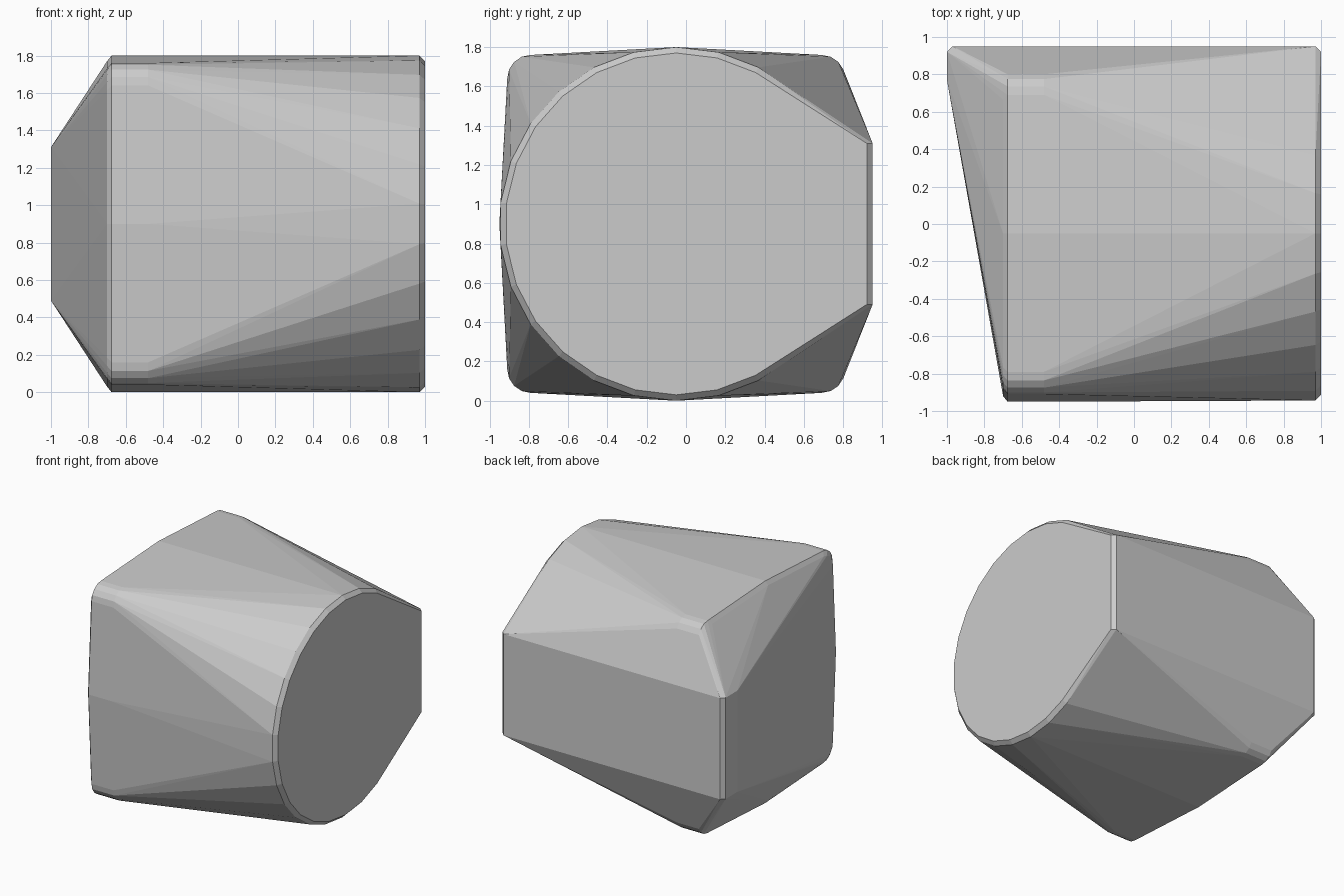
import bpy, bmesh
from math import cos, sin, pi, radians

if "Cube" in bpy.data.objects:
    bpy.data.objects.remove(bpy.data.objects["Cube"])

CY, CZ, B = -0.05, 0.9, 0.03   # centre of the round ends, and chamfer size
points = []

# Right end: 26-sided chamfered disc
for x, r in ((1.0, 0.9 - B), (1.0 - B, 0.9)):
    for i in range(26):
        a = pi / 2 + 2 * pi * i / 26
        points.append((x, CY + r * cos(a), CZ + r * sin(a)))

# Left end: chamfered plate, a slightly bulging square with rounded corners
profile = []
for q in range(4):
    c, s = round(cos(q * pi / 2)), round(sin(q * pi / 2))
    quarter = [(0.9, 0.0)] + [(0.74 + 0.12 * cos(radians(d)), 0.74 + 0.12 * sin(radians(d)))
                              for d in (0, 22.5, 45, 67.5, 90)]
    profile += [(u * c - v * s, u * s + v * c) for u, v in quarter]
for x, k in ((-0.70, 1 - B / 0.9), (-0.70 + B * 0.8, 1.0), (-0.48, 1.0)):
    points += [(x, CY + u * k, CZ + v * k) for u, v in profile]

# Back: wide chamfered rectangle
for y, hx in ((0.95, 1 - B), (0.95 - B, 1.0), (0.77, 1.0)):
    for sx in (-1, 1):
        for sz in (-1, 1):
            points.append((sx * hx, y, CZ + sz * 0.41))

# Wrap the three ends in one convex skin
bm = bmesh.new()
for p in points:
    bm.verts.new(p)
res = bmesh.ops.convex_hull(bm, input=bm.verts[:])
junk = {g for g in res["geom_interior"] + res["geom_unused"] if isinstance(g, bmesh.types.BMVert)}
bmesh.ops.delete(bm, geom=list(junk), context='VERTS')
bmesh.ops.dissolve_limit(bm, angle_limit=radians(0.2), verts=bm.verts[:], edges=bm.edges[:])
bmesh.ops.recalc_face_normals(bm, faces=bm.faces[:])
mesh = bpy.data.meshes.new("three_way_block")
bm.to_mesh(mesh)
bm.free()
block = bpy.data.objects.new("three_way_block", mesh)
bpy.context.collection.objects.link(block)
